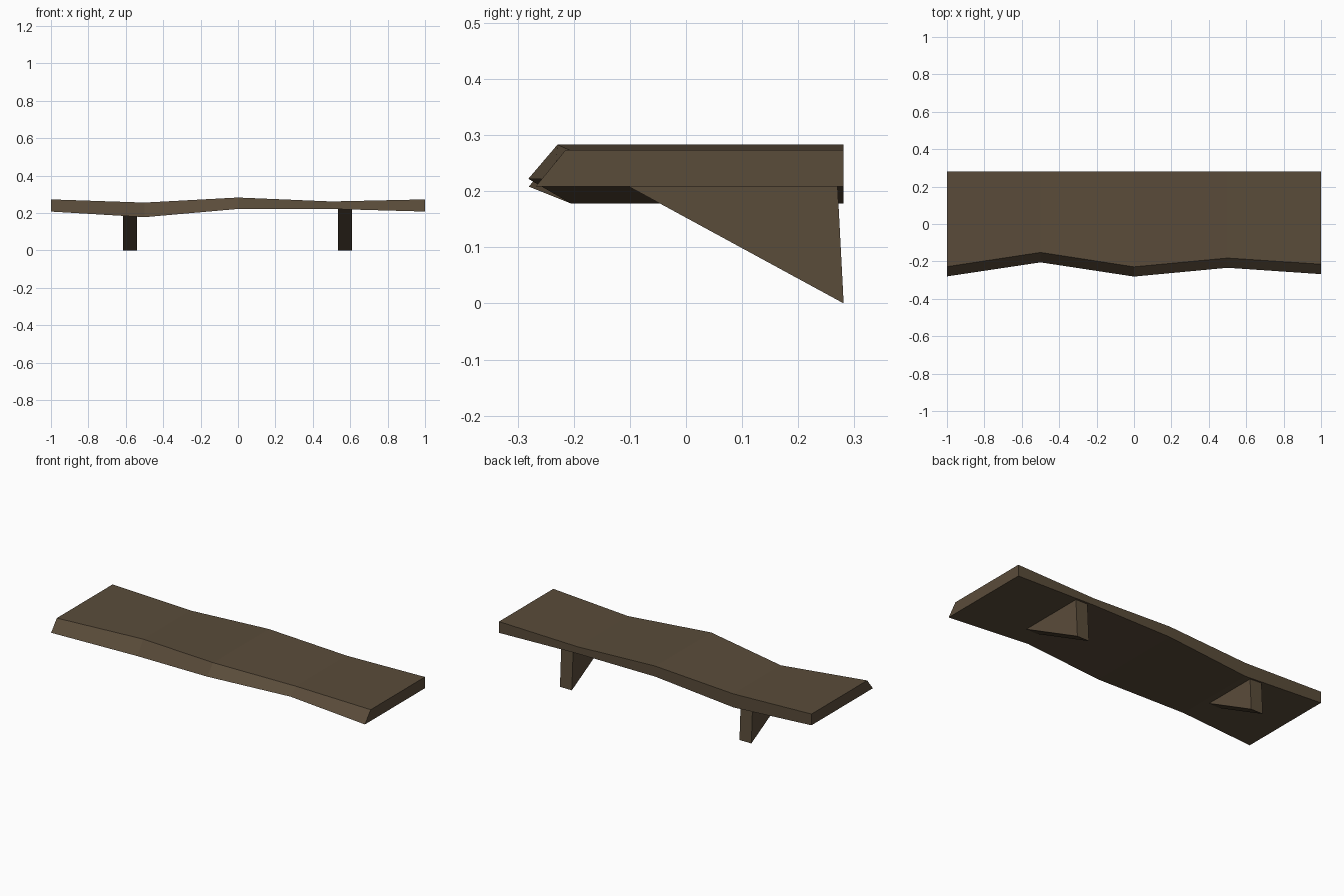
import bpy
import bmesh

cube = bpy.data.objects.get("Cube")
if cube:
    bpy.data.objects.remove(cube, do_unlink=True)

wood = bpy.data.materials.new("dark brown wood")
wood.use_nodes = True
colour = (0.102, 0.072, 0.042, 1)
wood.diffuse_color = colour
wood.node_tree.nodes["Principled BSDF"].inputs["Base Color"].default_value = colour


def loft(name, sections):
    """Join matching cross-sections into a closed, flat-shaded solid."""
    bm = bmesh.new()
    rings = [[bm.verts.new(p) for p in s] for s in sections]
    for a, b in zip(rings, rings[1:]):
        for i in range(len(a)):
            j = (i + 1) % len(a)
            bm.faces.new((a[i], a[j], b[j], b[i]))
    bm.faces.new(rings[0])
    bm.faces.new(rings[-1])
    bmesh.ops.recalc_face_normals(bm, faces=bm.faces)
    mesh = bpy.data.meshes.new(name)
    bm.to_mesh(mesh)
    bm.free()
    mesh.materials.append(wood)
    obj = bpy.data.objects.new(name, mesh)
    bpy.context.collection.objects.link(obj)
    return obj


# Wavy plank: x, lower front y, upper front y, bottom z, top z
BACK = 0.281
stations = [
    (-1.0, -0.28, -0.228, 0.208, 0.273),
    (-0.5, -0.205, -0.152, 0.178, 0.256),
    (0.0, -0.281, -0.229, 0.222, 0.283),
    (0.5, -0.234, -0.182, 0.222, 0.262),
    (1.0, -0.268, -0.215, 0.208, 0.273),
]
loft("shelf_plank", [
    [(x, low_y, low), (x, BACK, low), (x, BACK, top), (x, top_y, top)]
    for x, low_y, top_y, low, top in stations
])

# Triangular brackets, their tops sunk into the plank
bracket_profile = [(-0.142, 0.23), (BACK, 0.0), (0.269, 0.23)]
for name, x in (("right_bracket", -0.577), ("left_bracket", 0.572)):
    loft(name, [[(x + dx, y, z) for y, z in bracket_profile]
                for dx in (-0.038, 0.038)])
